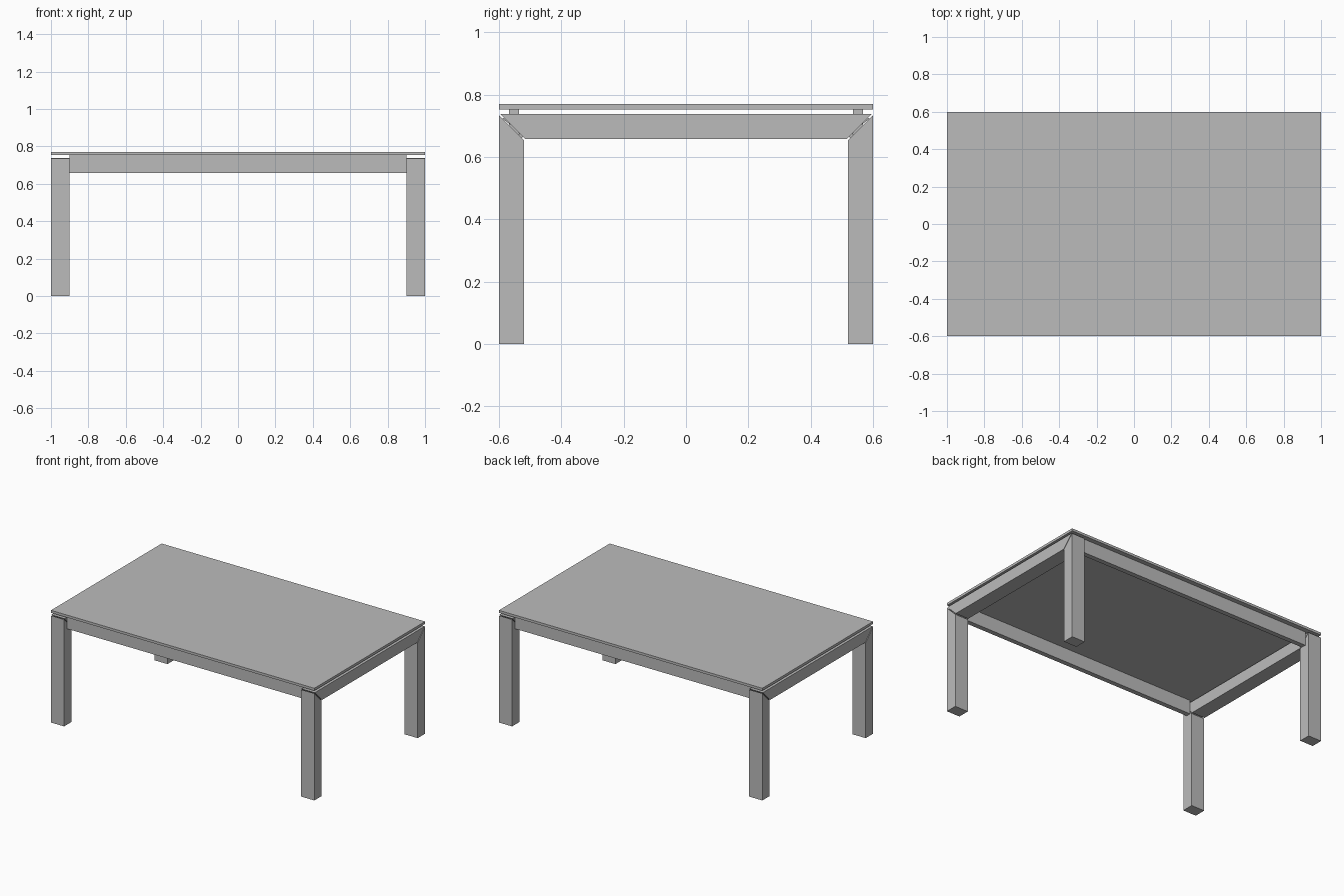
import bpy
import bmesh

cube = bpy.data.objects.get("Cube")
if cube:
    bpy.data.objects.remove(cube, do_unlink=True)

grey = bpy.data.materials.new("plain grey")
grey.use_nodes = True
COLOUR = (0.5, 0.5, 0.5, 1)
grey.diffuse_color = COLOUR
grey.node_tree.nodes["Principled BSDF"].inputs["Base Color"].default_value = COLOUR

HALF_X, HALF_Y = 1.0, 0.6
LEG_X, LEG_Y = 0.1, 0.08
FRAME_TOP, TOP_UNDER, TOP = 0.738, 0.753, 0.77
FRAME_LOW = FRAME_TOP - LEG_Y
GAP = 0.008


def prism(name, profile, x0, x1):
    """Extrude a (y, z) profile along x."""
    bm = bmesh.new()
    face = bm.faces.new([bm.verts.new((x0, y, z)) for y, z in profile])
    result = bmesh.ops.extrude_face_region(bm, geom=[face])
    verts = [v for v in result["geom"] if isinstance(v, bmesh.types.BMVert)]
    bmesh.ops.translate(bm, verts=verts, vec=(x1 - x0, 0, 0))
    bmesh.ops.recalc_face_normals(bm, faces=bm.faces)
    mesh = bpy.data.meshes.new(name)
    bm.to_mesh(mesh)
    bm.free()
    mesh.materials.append(grey)
    obj = bpy.data.objects.new(name, mesh)
    bpy.context.collection.objects.link(obj)
    return obj


def rect(y0, y1, z0, z1):
    return [(y0, z0), (y1, z0), (y1, z1), (y0, z1)]


# Thin table top
prism("table_top", rect(-HALF_Y, HALF_Y, TOP_UNDER, TOP), -HALF_X, HALF_X)

# Long rails that carry the top
for side, word in ((-1, "front"), (1, "back")):
    prism(word + "_rail", rect(side * 0.535, side * 0.568, FRAME_LOW, TOP_UNDER),
          LEG_X - HALF_X, HALF_X - LEG_X)

# End frames: mitred legs and a mitred beam, parted by a narrow joint
inner = HALF_Y - LEG_Y
for end, end_word in ((-1, "right"), (1, "left")):
    x0, x1 = sorted((end * HALF_X, end * (HALF_X - LEG_X)))
    beam = [(-inner, FRAME_LOW), (inner, FRAME_LOW),
            (HALF_Y - GAP, FRAME_TOP - GAP / 4), (HALF_Y - GAP, FRAME_TOP),
            (GAP - HALF_Y, FRAME_TOP), (GAP - HALF_Y, FRAME_TOP - GAP / 4)]
    beam = [(-inner + GAP / 2, FRAME_LOW), (inner - GAP / 2, FRAME_LOW),
            (HALF_Y - GAP / 2, FRAME_TOP), (GAP / 2 - HALF_Y, FRAME_TOP)]
    prism(end_word + "_beam", beam, x0, x1)
    for side, side_word in ((-1, "front"), (1, "back")):
        leg = [(inner, 0), (HALF_Y, 0), (HALF_Y, FRAME_TOP - GAP / 2),
               (inner, FRAME_LOW - GAP / 2)]
        prism(f"{side_word}_{end_word}_leg", [(side * y, z) for y, z in leg], x0, x1)
        # Recessed tongue inside the joint
        tongue = [(inner + 0.01, FRAME_LOW), (inner + 0.02, FRAME_LOW + 0.03),
                  (HALF_Y - 0.01, FRAME_TOP - 0.015), (HALF_Y - 0.02, FRAME_TOP - 0.01),
                  (inner, FRAME_LOW + 0.01)]
        prism(f"{side_word}_{end_word}_tongue", [(side * y, z) for y, z in tongue],
              x0 + 0.01, x1 - 0.01)
